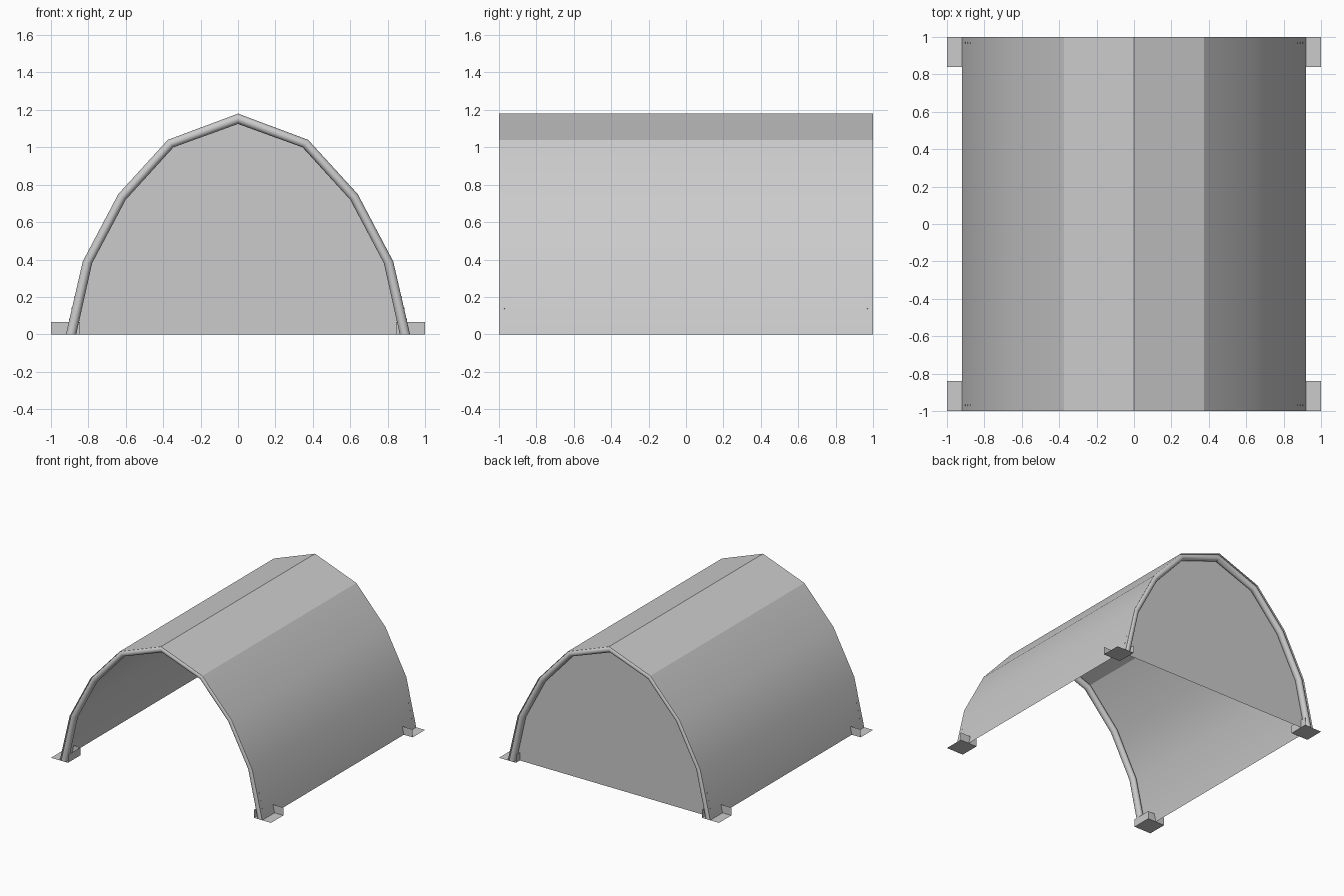
import bpy, bmesh, math
from mathutils import Vector

cube = bpy.data.objects.get("Cube")
if cube:
    bpy.data.objects.remove(cube, do_unlink=True)

grey = bpy.data.materials.new("plain_grey")
grey.use_nodes = True
grey.diffuse_color = (0.6, 0.6, 0.6, 1)
grey.node_tree.nodes["Principled BSDF"].inputs["Base Color"].default_value = (0.6, 0.6, 0.6, 1)

# Half arch profiles (x, z), foot to ridge, mirrored into full arches
OUTER = [(0.92, 0), (0.83, 0.39), (0.64, 0.75), (0.375, 1.04), (0, 1.18)]
INNER = [(0.865, 0), (0.78, 0.38), (0.6, 0.72), (0.345, 1.0), (0, 1.125)]


def full(half):
    return half + [(-x, z) for x, z in reversed(half[:-1])]


def finish(name, bm, angle=20):
    bmesh.ops.recalc_face_normals(bm, faces=bm.faces)
    mesh = bpy.data.meshes.new(name)
    bm.to_mesh(mesh)
    bm.free()
    mesh.materials.append(grey)
    obj = bpy.data.objects.new(name, mesh)
    bpy.context.collection.objects.link(obj)
    bpy.ops.object.select_all(action='DESELECT')
    obj.select_set(True)
    bpy.context.view_layer.objects.active = obj
    bpy.ops.object.shade_smooth_by_angle(angle=math.radians(angle))
    return obj


def bridge(bm, rows, closed=False):
    for a, b in zip(rows, rows[1:]):
        n = len(a)
        for i in range(n if closed else n - 1):
            j = (i + 1) % n
            bm.faces.new((a[i], a[j], b[j], b[i]))


# Roof sheet over the whole length
bm = bmesh.new()
bridge(bm, [[bm.verts.new((x, y, z)) for x, z in full(OUTER)] for y in (-1, 1)])
finish("roof_sheet", bm)

# Closed back wall
bm = bmesh.new()
bm.faces.new([bm.verts.new((x, 0.95, z)) for x, z in full(OUTER)])
finish("back_wall", bm)


# Round tube arches with mitred joints at both ends
def tube_arch(name, y, radius=0.028, sides=16):
    bm = bmesh.new()
    rings = []
    for o, i in zip(full(OUTER), full(INNER)):
        o, i = Vector((o[0], y, o[1])), Vector((i[0], y, i[1]))
        centre, half = (o + i) / 2, (o - i) / 2
        ring = []
        for k in range(sides):
            a = math.tau * k / sides
            ring.append(bm.verts.new(centre + half * math.cos(a) + Vector((0, radius * math.sin(a), 0))))
        rings.append(ring)
    bridge(bm, rings, closed=True)
    bm.faces.new(rings[0])
    bm.faces.new(rings[-1])
    finish(name, bm, 30)


tube_arch("front_arch", -0.972)
tube_arch("back_arch", 0.972)


# Corner brackets: base plate, cross plate and inner plate
def bracket(name, sx, sy):
    bm = bmesh.new()
    x0, x1, y0, y1, h = 0.845, 1.0, 0.84, 1.0, 0.065
    plates = [
        [(x0, y0, 0), (x1, y0, 0), (x1, y1, 0), (x0, y1, 0)],
        [(x0, y0, 0), (x1, y0, 0), (x1, y0, h), (x0, y0, h)],
        [(x0, y0, 0), (x0, y1, 0), (x0, y1, h), (x0, y0, h)],
    ]
    for plate in plates:
        bm.faces.new([bm.verts.new((sx * x, sy * y, z)) for x, y, z in plate])
    bmesh.ops.remove_doubles(bm, verts=bm.verts, dist=0.001)
    finish(name, bm)


# Small bolt heads through the sheet above each bracket
def bolts(name, sx, sy):
    bm = bmesh.new()
    lean = Vector((0.39, 0, 0.09)).normalized()
    turn = lean.to_track_quat('Z', 'Y').to_matrix().to_4x4()
    for z in (0.08, 0.14, 0.2):
        m = turn.copy()
        m.translation = (0.92 - 0.09 * z / 0.39, 0.97, z)
        bmesh.ops.create_cone(bm, cap_ends=True, segments=8, radius1=0.004,
                              radius2=0.004, depth=0.004, matrix=m)
    for v in bm.verts:
        v.co.x *= sx
        v.co.y *= sy
    finish(name, bm, 30)


for sx, side in ((1, "left"), (-1, "right")):
    for sy, end in ((-1, "front"), (1, "back")):
        bracket(f"{end}_{side}_bracket", sx, sy)
        bolts(f"{end}_{side}_bolts", sx, sy)
